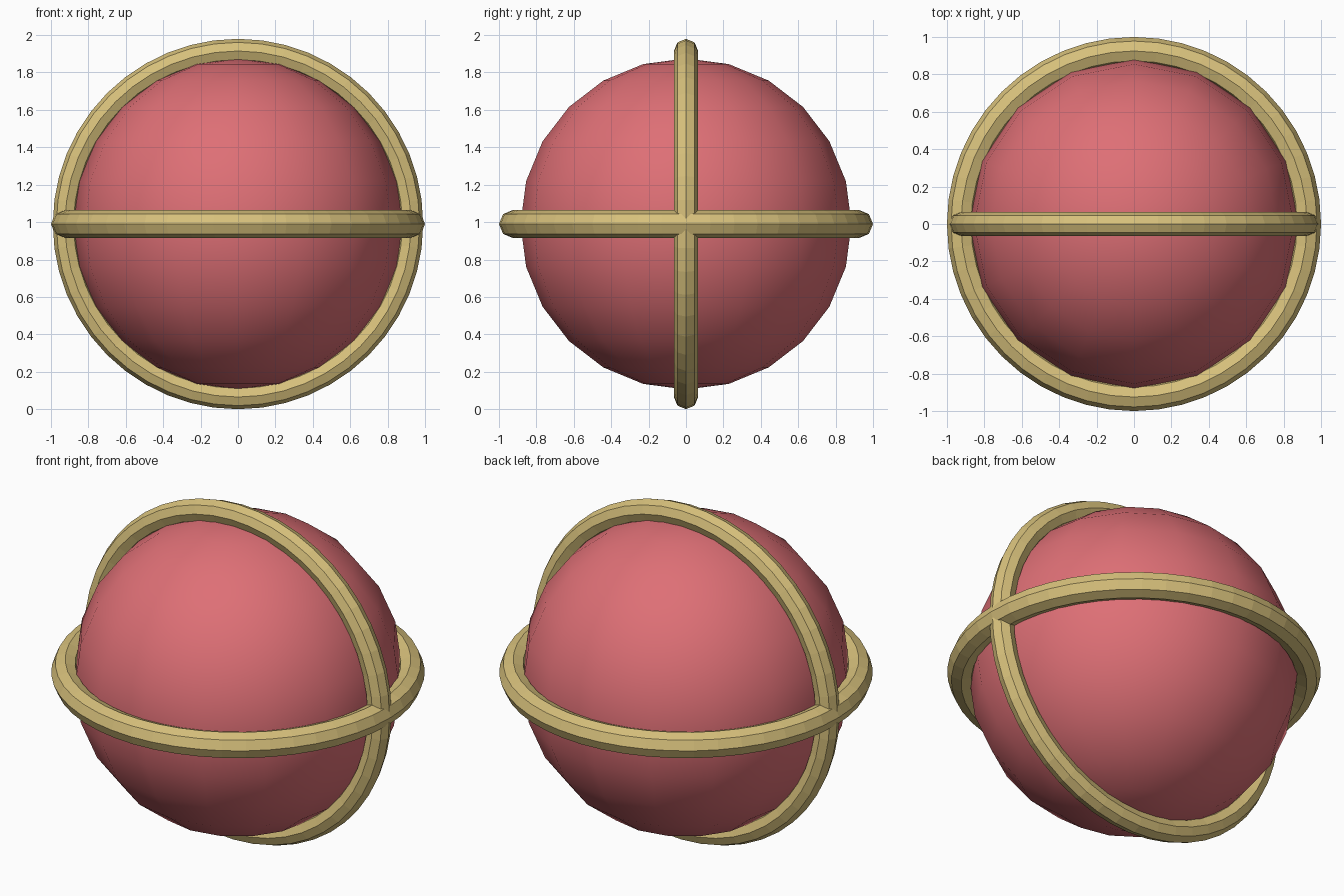
import bpy
import math

cube = bpy.data.objects.get("Cube")
if cube:
    bpy.data.objects.remove(cube, do_unlink=True)

CENTRE = (0, 0, 0.99)


def material(name, colour):
    mat = bpy.data.materials.new(name)
    mat.use_nodes = True
    mat.diffuse_color = colour
    mat.node_tree.nodes["Principled BSDF"].inputs["Base Color"].default_value = colour
    return mat


def finish(name, mat):
    obj = bpy.context.object
    obj.name = name
    obj.data.materials.append(mat)
    return obj


def ring(name, thickness, rotation):
    bpy.ops.mesh.primitive_torus_add(
        major_segments=48, minor_segments=8, major_radius=0.925,
        minor_radius=thickness, location=CENTRE, rotation=rotation)
    bpy.ops.object.shade_flat()
    return finish(name, gold)


red = material("soft red", (0.73, 0.16, 0.18, 1))
gold = material("pale gold", (0.68, 0.53, 0.2, 1))

# Smooth low-poly ball
bpy.ops.mesh.primitive_uv_sphere_add(
    segments=16, ring_count=12, radius=0.885, location=CENTRE)
bpy.ops.object.shade_smooth()
finish("ball", red)

# Two crossing bands, the level one slightly thicker
ring("level_band", 0.075, (0, 0, 0))
ring("upright_band", 0.065, (math.pi / 2, 0, 0))
